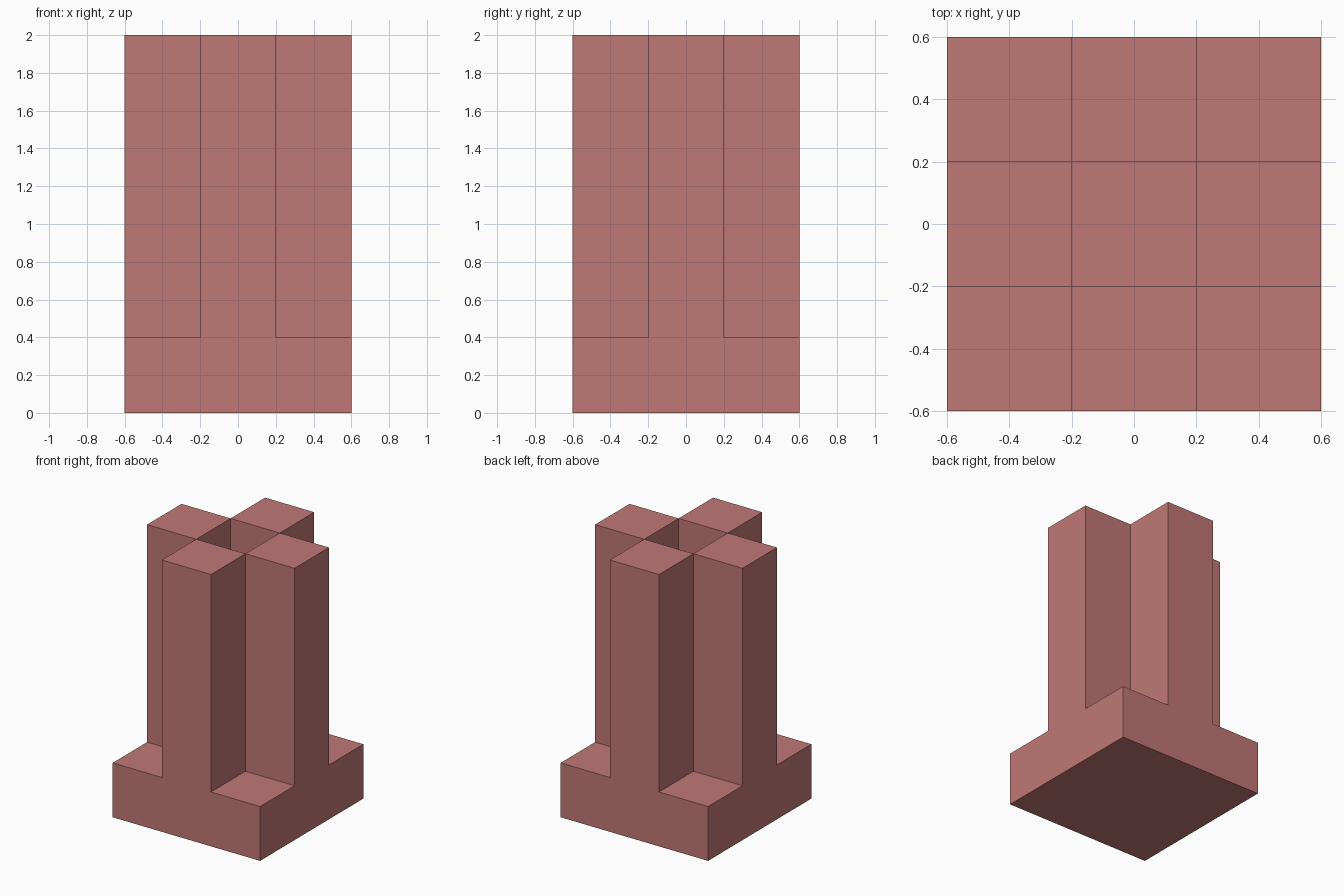
import bpy
import bmesh
from mathutils import Vector

cube = bpy.data.objects.get("Cube")
if cube:
    bpy.data.objects.remove(cube, do_unlink=True)

CELL = 0.4      # width of one grid cell
HEIGHT = 2.0

# Single dusty red material
red = bpy.data.materials.new("dusty_red")
colour = (0.53, 0.19, 0.18, 1.0)
red.diffuse_color = colour
red.use_nodes = True
red.node_tree.nodes["Principled BSDF"].inputs["Base Color"].default_value = colour

# Square base slab, three cells wide
bm = bmesh.new()
bmesh.ops.create_cube(bm, size=1.0)
bmesh.ops.scale(bm, verts=bm.verts, vec=(3 * CELL, 3 * CELL, CELL))
bmesh.ops.translate(bm, verts=bm.verts, vec=(0, 0, CELL / 2))

# Score the slab into a three by three grid
for axis in (Vector((1, 0, 0)), Vector((0, 1, 0))):
    for side in (-1, 1):
        bmesh.ops.bisect_plane(bm, geom=bm.verts[:] + bm.edges[:] + bm.faces[:],
                               plane_co=axis * side * CELL / 2, plane_no=axis)


# Raise the middle cell of each side into a pillar, leaving the centre open
def is_pillar_cell(face):
    c = face.calc_center_median()
    return face.normal.z > 0.9 and abs(abs(c.x) + abs(c.y) - CELL) < 0.01


bm.normal_update()
cells = [f for f in bm.faces if is_pillar_cell(f)]
tops = bmesh.ops.extrude_discrete_faces(bm, faces=cells)["faces"]
bmesh.ops.translate(bm, verts=[v for f in tops for v in f.verts],
                    vec=(0, 0, HEIGHT - CELL))

# Merge the flush faces
bmesh.ops.dissolve_limit(bm, angle_limit=0.01, verts=bm.verts, edges=bm.edges)

mesh = bpy.data.meshes.new("pillared_base")
bm.to_mesh(mesh)
bm.free()
mesh.materials.append(red)
bpy.context.collection.objects.link(bpy.data.objects.new("pillared_base", mesh))
